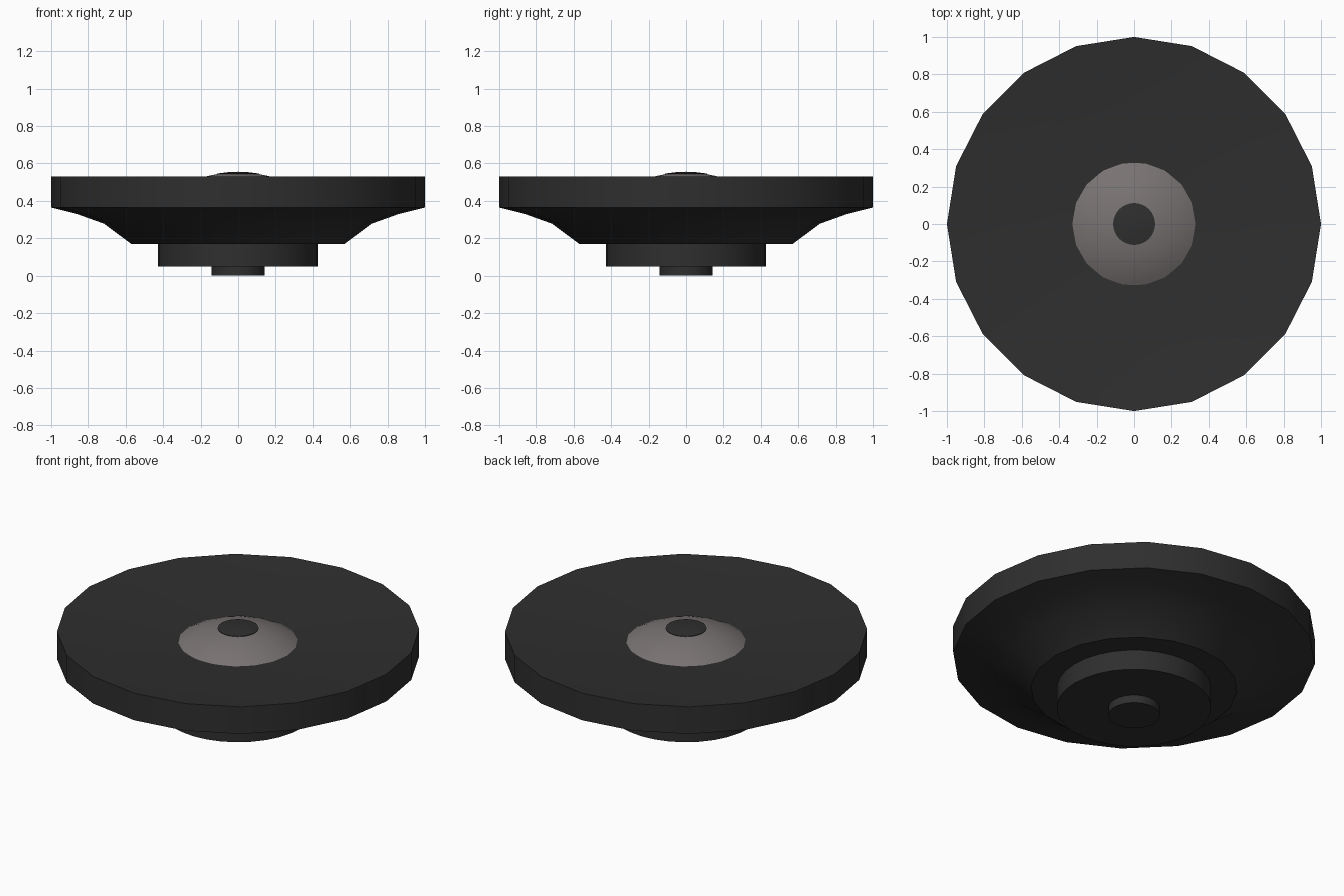
import bpy, bmesh, math

if "Cube" in bpy.data.objects:
    bpy.data.objects.remove(bpy.data.objects["Cube"])


def material(name, color):
    m = bpy.data.materials.new(name)
    m.diffuse_color = (*color, 1)
    m.use_nodes = True
    m.node_tree.nodes["Principled BSDF"].inputs["Base Color"].default_value = m.diffuse_color
    return m


black = material("black_rubber", (0.028, 0.028, 0.028))
grey = material("warm_grey", (0.19, 0.17, 0.17))


def lathe(name, profile, sides, mat):
    """Revolve (radius, z) points about z; radius 0 closes to a pole."""
    bm = bmesh.new()
    rings = []
    for r, z in profile:
        if r == 0:
            rings.append([bm.verts.new((0, 0, z))] * sides)
        else:
            rings.append([bm.verts.new((r * math.cos(2 * math.pi * i / sides),
                                        r * math.sin(2 * math.pi * i / sides), z))
                          for i in range(sides)])
    for a, b in zip(rings, rings[1:]):
        for i in range(sides):
            j = (i + 1) % sides
            bm.faces.new(list(dict.fromkeys((a[i], a[j], b[j], b[i]))))
    bmesh.ops.recalc_face_normals(bm, faces=bm.faces)
    mesh = bpy.data.meshes.new(name)
    bm.to_mesh(mesh)
    bm.free()
    obj = bpy.data.objects.new(name, mesh)
    bpy.context.collection.objects.link(obj)
    mesh.materials.append(mat)
    bpy.ops.object.select_all(action='DESELECT')
    obj.select_set(True)
    bpy.context.view_layer.objects.active = obj
    bpy.ops.object.shade_smooth_by_angle(angle=math.radians(30))
    return obj


# Dish body: stepped underside, upright rim, shallow conical top
lathe("dish_body", [(0, 0.17), (0.57, 0.17), (0.715, 0.278), (0.86, 0.33),
                    (1, 0.365), (1, 0.53), (0.28, 0.459), (0, 0.459)], 20, black)

# Round base and small foot
lathe("base", [(0, 0.048), (0.427, 0.048), (0.427, 0.18), (0, 0.18)], 32, black)
lathe("foot", [(0, 0), (0.142, 0), (0.142, 0.06), (0, 0.06)], 32, black)

# Grey dome: spherical cap sunk into the dish
R, TOP = 0.66, 0.553
dome = [(0.0, TOP - 0.002)] + [(r, TOP - R + math.sqrt(R * R - r * r))
                               for r in (0.06, 0.11, 0.16, 0.21, 0.26, 0.31, 0.36)]
lathe("dome", dome + [(0, 0.44)], 18, grey)

# Dark button on the crown
lathe("crown_button", [(0, 0.53), (0.112, 0.53), (0.112, 0.546), (0.06, 0.553),
                       (0, 0.556)], 32, black)
